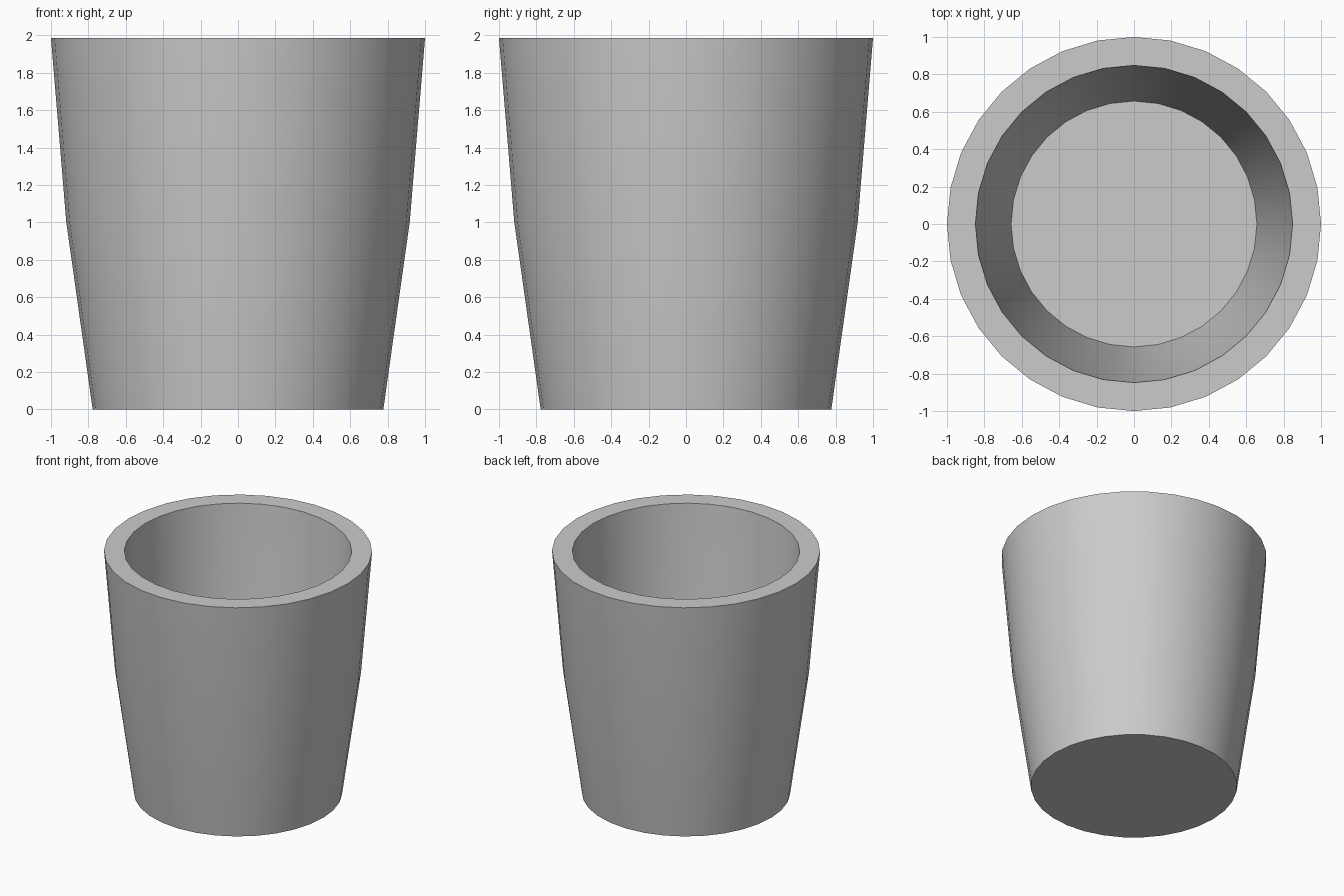
import bpy, bmesh
from math import sin, cos, pi

if "Cube" in bpy.data.objects:
    bpy.data.objects.remove(bpy.data.objects["Cube"])

SIDES = 32

# Cup profile (radius, height): outer wall up, over the rim, inner wall down to the floor
PROFILE = [(0.777, 0), (0.918, 1.0), (1.0, 1.986),
           (0.848, 1.986), (0.77, 1.0), (0.657, 0.15)]


def lathe(name, profile, sides):
    bm = bmesh.new()
    rings = [[bm.verts.new((r * cos(2 * pi * i / sides), r * sin(2 * pi * i / sides), z))
              for i in range(sides)] for r, z in profile]
    for a, b in zip(rings, rings[1:]):
        for i in range(sides):
            j = (i + 1) % sides
            bm.faces.new((a[i], a[j], b[j], b[i]))
    # Underside and inner floor
    bm.faces.new(rings[0][::-1])
    bm.faces.new(rings[-1])
    bmesh.ops.recalc_face_normals(bm, faces=bm.faces)
    mesh = bpy.data.meshes.new(name)
    bm.to_mesh(mesh)
    bm.free()
    obj = bpy.data.objects.new(name, mesh)
    bpy.context.collection.objects.link(obj)
    return obj


# Hollow tapered cup, smooth walls with crisp rim and base
cup = lathe("cup", PROFILE, SIDES)
bpy.context.view_layer.objects.active = cup
cup.select_set(True)
bpy.ops.object.shade_smooth_by_angle(angle=pi / 6)
